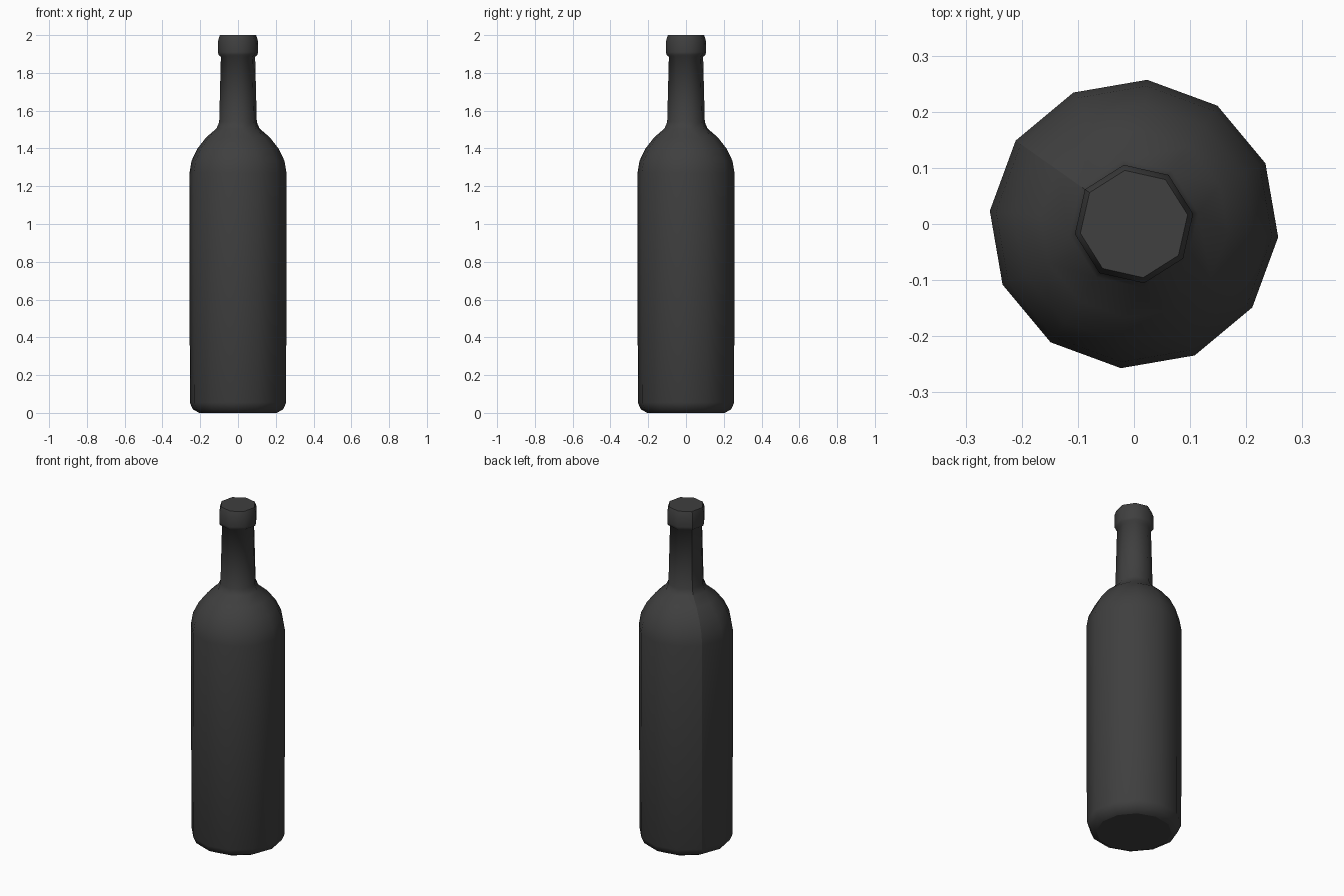
import bpy, bmesh, math

cube = bpy.data.objects.get("Cube")
if cube:
    bpy.data.objects.remove(cube, do_unlink=True)

# Dark glass colour
glass = bpy.data.materials.new("dark_grey_glass")
glass.use_nodes = True
colour = (0.05, 0.05, 0.05, 1)
glass.diffuse_color = colour
glass.node_tree.nodes["Principled BSDF"].inputs["Base Color"].default_value = colour

SEAM = math.radians(144.8)

# Profiles as (radius, height): twelve-sided body, eight-sided neck
body = [(0.205, 0), (0.24, 0.018), (0.256, 0.055), (0.258, 1.27),
        (0.247, 1.335), (0.215, 1.40), (0.168, 1.46)]
neck = [(0.116, 1.505), (0.101, 1.54), (0.092, 1.885), (0.105, 1.895),
        (0.107, 1.91), (0.107, 1.97), (0.097, 2.0)]

bm = bmesh.new()


def ring(radius, height, sides):
    return [bm.verts.new((radius * math.cos(SEAM + math.tau * i / sides),
                          radius * math.sin(SEAM + math.tau * i / sides), height))
            for i in range(sides)]


def skin(lower, upper):
    n = len(lower)
    for i in range(n):
        j = (i + 1) % n
        bm.faces.new((lower[i], lower[j], upper[j], upper[i]))


body_rings = [ring(r, z, 12) for r, z in body]
neck_rings = [ring(r, z, 8) for r, z in neck]
for rings in (body_rings, neck_rings):
    for lower, upper in zip(rings, rings[1:]):
        skin(lower, upper)

# Shoulder: three body sides merge into two neck sides per quarter
for q in range(4):
    a = [body_rings[-1][(3 * q + i) % 12] for i in range(4)]
    b = [neck_rings[0][(2 * q + i) % 8] for i in range(3)]
    bm.faces.new((a[0], a[1], b[1], b[0]))
    bm.faces.new((a[1], a[2], b[1]))
    bm.faces.new((a[2], a[3], b[2], b[1]))

# Base and top caps
caps = [bm.faces.new(body_rings[0][::-1]), bm.faces.new(neck_rings[-1])]

# Smooth sides, crisp caps and one crisp mould seam up the side
for face in bm.faces:
    face.smooth = True
for cap in caps:
    for edge in cap.edges:
        edge.smooth = False
seam = [r[0] for r in body_rings + neck_rings]
for v, w in zip(seam, seam[1:]):
    bm.edges.get((v, w)).smooth = False

mesh = bpy.data.meshes.new("bottle")
bm.to_mesh(mesh)
bm.free()
mesh.materials.append(glass)
bpy.context.collection.objects.link(bpy.data.objects.new("bottle", mesh))
